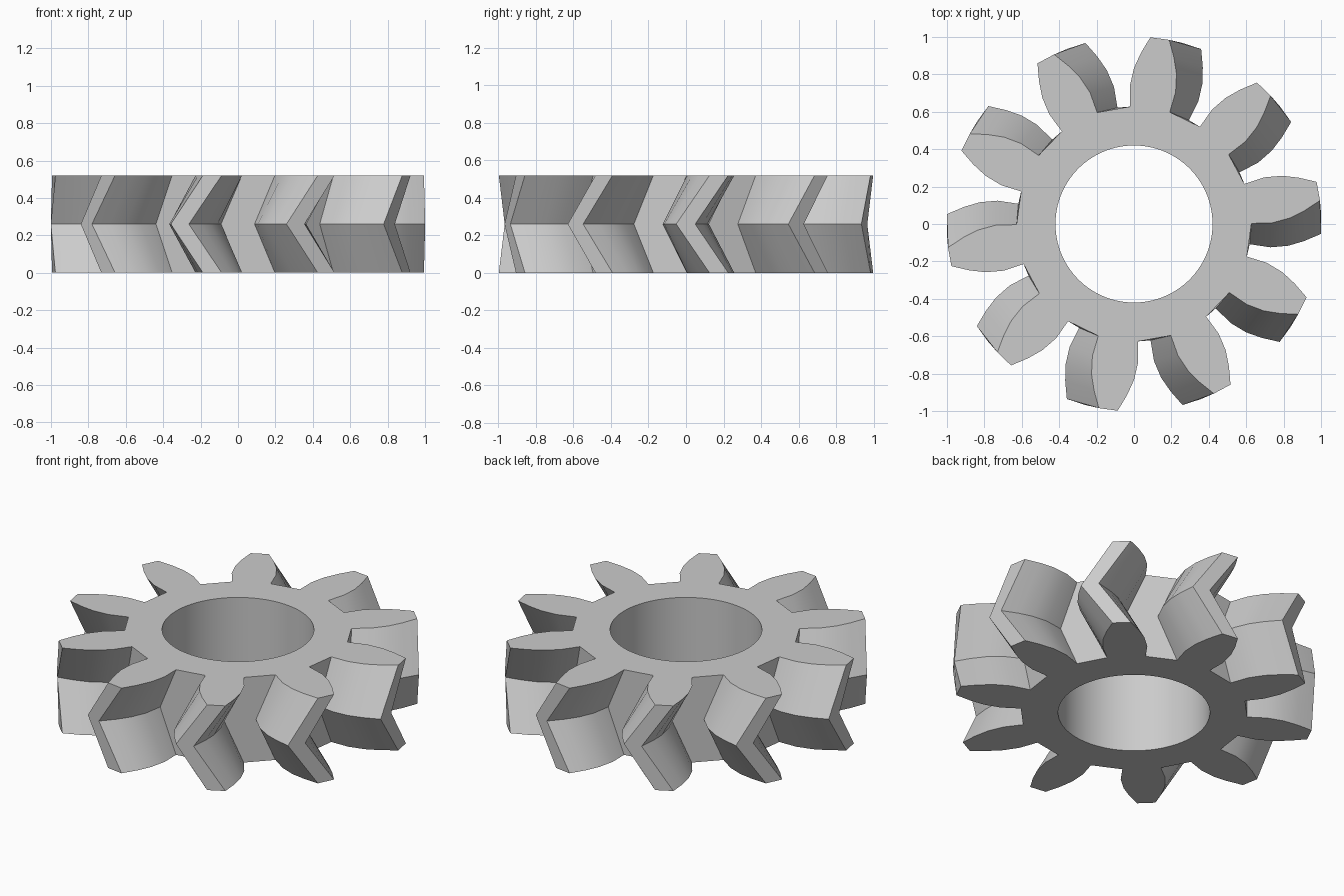
import bpy, bmesh
from math import radians, cos, sin, tau

if "Cube" in bpy.data.objects:
    bpy.data.objects.remove(bpy.data.objects["Cube"])

TEETH, HEIGHT, BORE, BORE_SIDES = 10, 0.52, 0.42, 100
END_ANGLE, TWIST = 82.1, -10.2
# One tooth flank, root to tip: radius and half angle in degrees
FLANK = [(0.628, 9.8), (0.74, 9.6), (0.834, 7.9), (0.915, 5.6), (1.002, 2.9)]


def polar(radius, angle, z):
    return (radius * cos(angle), radius * sin(angle), z)


def outline(bm, turn, z):
    """Ring of vertices around all the teeth at one height."""
    tooth = [(r, -a) for r, a in FLANK] + [(r, a) for r, a in reversed(FLANK)]
    return [bm.verts.new(polar(r, radians(turn + a) + tau * i / TEETH, z))
            for i in range(TEETH) for r, a in tooth]


def bore_ring(bm, z):
    return [bm.verts.new(polar(BORE, tau * i / BORE_SIDES, z)) for i in range(BORE_SIDES)]


def bridge(bm, low, high):
    for i in range(len(low)):
        j = (i + 1) % len(low)
        bm.faces.new((low[i], low[j], high[j], high[i]))


def cap(bm, *rings):
    """Flat end face between the tooth outline and the bore."""
    edges = [bm.edges.get((r[i - 1], r[i])) for r in rings for i in range(len(r))]
    bmesh.ops.triangle_fill(bm, edges=edges, use_beauty=True)


# Herringbone gear: two mirrored helical halves meeting at mid height
bm = bmesh.new()
bottom = outline(bm, END_ANGLE, 0)
middle = outline(bm, END_ANGLE + TWIST, HEIGHT / 2)
top = outline(bm, END_ANGLE, HEIGHT)
bridge(bm, bottom, middle)
bridge(bm, middle, top)

# Bore and end faces
bore_low, bore_high = bore_ring(bm, 0), bore_ring(bm, HEIGHT)
bridge(bm, bore_low, bore_high)
cap(bm, bottom, bore_low)
cap(bm, top, bore_high)
bmesh.ops.recalc_face_normals(bm, faces=bm.faces)

mesh = bpy.data.meshes.new("herringbone_gear")
bm.to_mesh(mesh)
bm.free()
gear = bpy.data.objects.new("herringbone_gear", mesh)
bpy.context.collection.objects.link(gear)

# Plain grey metal
grey = bpy.data.materials.new("grey_metal")
grey.use_nodes = True
colour = (0.6, 0.6, 0.6, 1)
grey.diffuse_color = colour
grey.node_tree.nodes["Principled BSDF"].inputs["Base Color"].default_value = colour
mesh.materials.append(grey)

# Smooth flanks and bore, crisp tooth edges
bpy.ops.object.select_all(action="DESELECT")
gear.select_set(True)
bpy.context.view_layer.objects.active = gear
bpy.ops.object.shade_smooth_by_angle(angle=radians(30))
